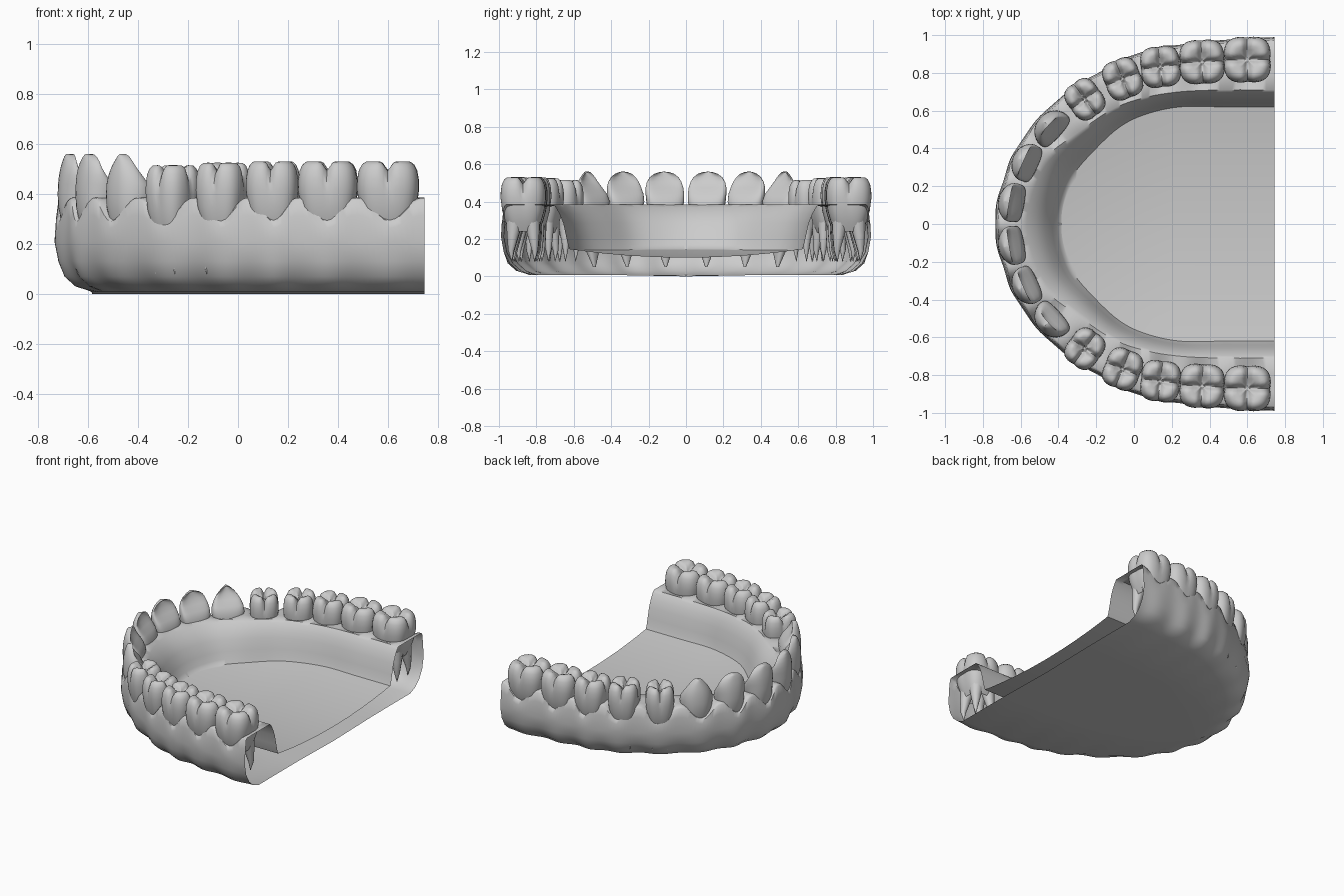
import bpy, bmesh, math
from mathutils import Vector, Matrix

if "Cube" in bpy.data.objects:
    bpy.data.objects.remove(bpy.data.objects["Cube"])


def finish(bm, name, angle):
    # make a smooth object, mirrored to the other side of the arch
    bmesh.ops.remove_doubles(bm, verts=bm.verts, dist=0.0004)
    bmesh.ops.recalc_face_normals(bm, faces=bm.faces)
    me = bpy.data.meshes.new(name)
    bm.to_mesh(me)
    bm.free()
    ob = bpy.data.objects.new(name, me)
    bpy.context.collection.objects.link(ob)
    mod = ob.modifiers.new("mirror", 'MIRROR')
    mod.use_axis = (False, True, False)
    mod.merge_threshold = 0.001
    bpy.ops.object.select_all(action='DESELECT')
    ob.select_set(True)
    bpy.context.view_layer.objects.active = ob
    bpy.ops.object.shade_smooth_by_angle(angle=math.radians(angle))
    return ob


def loft(bm, rows, closed):
    # skin a list of point rows with quads
    vs = [[bm.verts.new(p) for p in r] for r in rows]
    n = len(rows[0])
    for a, b in zip(vs, vs[1:]):
        for j in range(n if closed else n - 1):
            k = (j + 1) % n
            bm.faces.new((a[j], a[k], b[k], b[j]))
    return vs


def spline(pts, u):
    # Catmull-Rom, reflected over y = 0 at the front end
    p = [Vector(q) for q in pts]
    p = [2 * p[0] - p[1]] + p + [Vector((p[-2].x, -p[-2].y))]
    i = min(int(u), len(pts) - 2)
    t = u - i
    a, b, c, d = p[i:i + 4]
    return 0.5 * (2 * b + (c - a) * t + (2 * a - 5 * b + 4 * c - d) * t * t
                  + (3 * b - a - 3 * c + d) * t ** 3)


# gum: guide curves at the gaps between teeth, from back to midline
OUTER = [(.745, .985), (.475, .97), (.245, .945), (.04, .905), (-.18, .80),
         (-.41, .645), (-.59, .44), (-.685, .235), (-.73, 0)]
INNER = [(.745, .71), (.475, .71), (.245, .70), (.06, .67), (-.11, .61),
         (-.29, .49), (-.47, .35), (-.56, .19), (-.60, 0)]
FOOT = [(.745, .62), (.475, .62), (.245, .62), (.06, .58), (-.08, .51),
        (-.22, .38), (-.32, .26), (-.37, .13), (-.385, 0)]
STEPS = 12
rows = []
for s in range(8 * STEPS + 1):
    u = s / STEPS
    o, i, f = (spline(c, u) for c in (OUTER, INNER, FOOT))
    if s == 8 * STEPS:
        o.y = i.y = f.y = 0
    tooth = 0.5 - 0.5 * math.cos(2 * math.pi * u)      # 1 at a tooth, 0 in a gap
    inward = (i - o).normalized()
    rim = .385 - .085 * tooth ** 1.3
    row = []
    wall = [(.145, .008), (.09 - .02 * tooth, .03), (.045 - .02 * tooth, .07),
            (.012 - .008 * tooth, .13), (-.004 - .006 * tooth, .21),
            (.004 - .012 * tooth, .21 + (rim - .21) * .6),
            (.012 - .012 * tooth, rim - .01), (.022, rim)]
    edge = o + inward * .145
    for k in (0, .5):                                   # bottom plate
        row.append((edge.x, edge.y * k, .008 if k else 0))
    for d, z in wall:                                   # outer wall
        q = o + inward * d
        row.append((q.x, q.y, z))
    for k in (.35, .7):                                 # ridge under the teeth
        q = o.lerp(i, k)
        row.append((q.x, q.y, rim + (.385 - rim) * k))
    for k, z in [(0, .385), (.15, .37), (.38, .335), (.6, .285), (.78, .215), (.9, .17)]:
        q = i.lerp(f, k)                                # inner slope
        row.append((q.x, q.y, z))
    for k in (1, .85, .7, .5, .25, 0):                  # dished floor
        y = f.y * k
        r2 = (y / .62) ** 2 + ((min(f.x, .2) - .2) / .585) ** 2
        row.append((f.x, y, .10 + .045 * r2))
    rows.append(row)
bm = bmesh.new()
loft(bm, rows, False)
finish(bm, "gum", 50)


def place(bm, x, y, ang):
    # local +y becomes the outward direction of the arch
    bm.transform(Matrix.Translation((x, y, 0)) @ Matrix.Rotation(math.radians(ang - 90), 4, 'Z'))


def molar(name, x, y, ang, a, b, top):
    # four-cusped crown with cross grooves and four pointed roots
    bm = bmesh.new()
    prof = [(.6, .24), (.78, .29), (.92, .35), (1, .42), (.99, .46), (.94, .495), (.85, .517),
            (.73, .529), (.58, .53), (.42, .522), (.26, .512), (.12, .508), (0, .506)]
    rows = []
    for r, z in prof:
        ring = []
        for k in range(48):
            t = 2 * math.pi * k / 48
            c, s = math.cos(t), math.sin(t)
            rad = (abs(c) ** 3.2 + abs(s) ** 3.2) ** (-1 / 3.2)
            high = min(1, max(0, (z - .36) / .12))
            notch = math.exp(-(min(abs(c), abs(s)) / .16) ** 2)
            px, py = r * rad * c, r * rad * s
            groove = math.exp(-(min(abs(px), abs(py)) / .13) ** 2)
            m = 1 - .09 * notch * high
            ring.append((a * px * m, b * py * m, z + top - .53 - .035 * groove * high))
        rows.append(ring)
    loft(bm, rows, True)
    for sx in (-1, 1):
        for sy in (-1, 1):
            root = []
            for z, r, k in [(.31, .40, .36), (.22, .27, .45), (.14, .14, .52), (.08, .01, .5)]:
                root.append([(a * (sx * k + r * math.cos(t * math.pi / 5)),
                              b * (sy * k + r * math.sin(t * math.pi / 5)), z) for t in range(10)])
            loft(bm, root, True)
    place(bm, x, y, ang)
    finish(bm, name, 60)


def front_tooth(name, x, y, ang, width, point):
    # shovel-shaped crown with a single tapering root: z, half width, front, back
    prof = [(.05, .006, -.03, -.045), (.13, .035, .0, -.05), (.21, .058, .03, -.06),
            (.29, .075, .055, -.068), (.35, .092, .068, -.072), (.40, .101, .07, -.068),
            (.44, .104, .068, -.045), (.475, .102, .064, -.012), (.505, .094, .058, .012),
            (.53, .078, .051, .022), (.548, .055, .045, .027), (.558, .025, .04, .03),
            (.56, .0, .035, .035)]
    bm = bmesh.new()
    rows = []
    for z, w, f, b in prof:
        w *= width * (1 - point * max(0, (z - .42) / .14))
        mid, half = (f + b) / 2, (f - b) / 2
        ring = []
        for k in range(32):
            t = 2 * math.pi * k / 32
            c, s = math.cos(t), math.sin(t)
            bend = -.025 * c * c * min(1, max(0, (z - .3) / .1))   # corners curl inward
            ring.append((w * math.copysign(abs(c) ** .85, c),
                         mid + half * math.copysign(abs(s) ** .85, s) + bend, z))
        rows.append(ring)
    loft(bm, rows, True)
    place(bm, x, y, ang)
    finish(bm, name, 50)


# teeth of one side, back to front; the mirror makes the other side
for args in [("third_molar", .60, .87, 91, .125, .122, .53),
             ("second_molar", .36, .858, 93, .12, .118, .53),
             ("first_molar", .14, .832, 97, .106, .110, .53),
             ("second_premolar", -.06, .768, 112, .098, .108, .525),
             ("first_premolar", -.26, .66, 126, .092, .105, .515)]:
    molar(*args)
for args in [("canine", -.445, .515, 138, 1.05, .55),
             ("lateral_incisor", -.575, .33, 156, 1.0, .1),
             ("central_incisor", -.65, .115, 170, 1.0, 0)]:
    front_tooth(*args)
